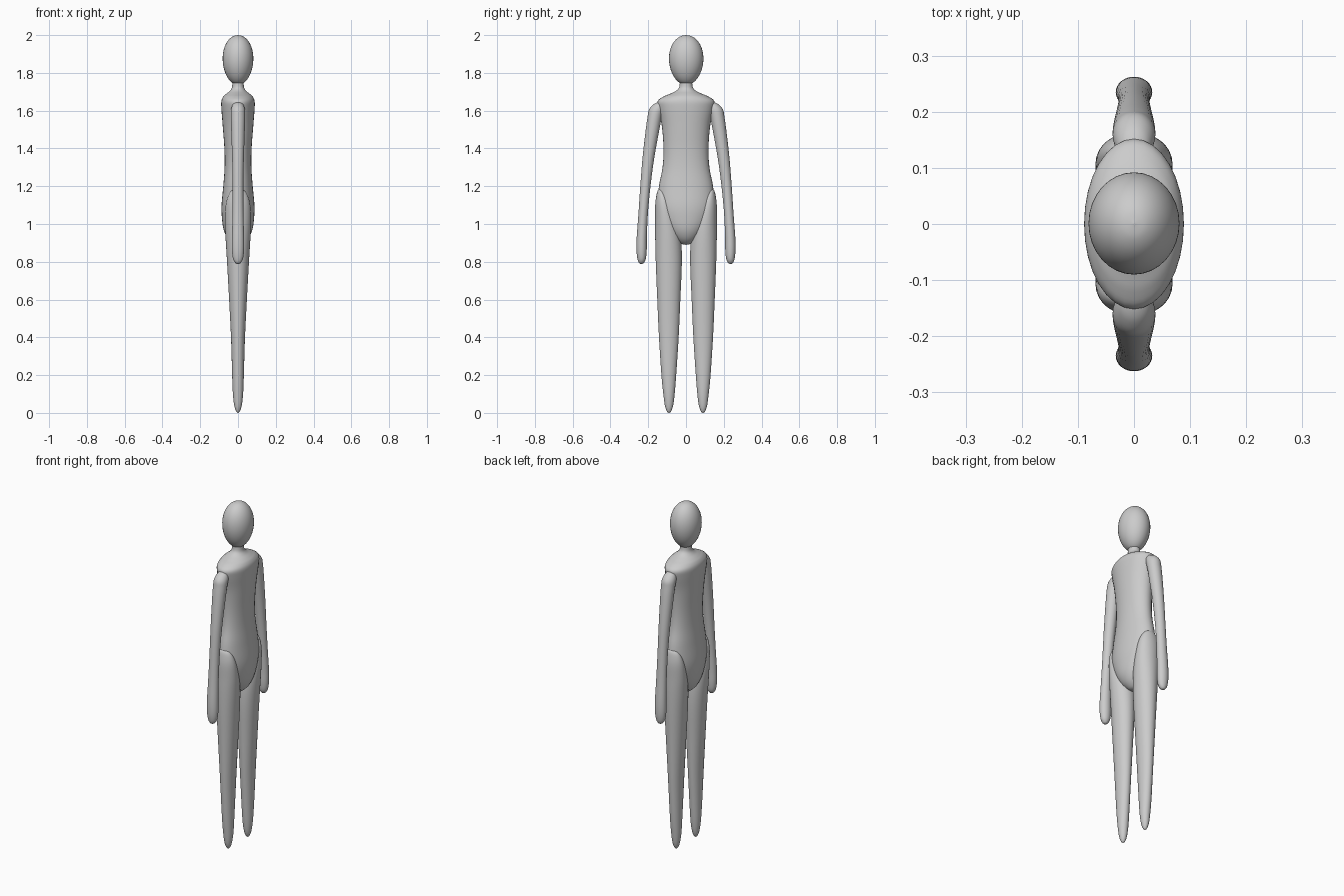
import bpy, bmesh, math
from mathutils import Vector

SIDES = 32


def smooth_rows(rows, steps=5):
    """Catmull-Rom interpolation of section rows (z, y centre, x radius, y radius)."""
    v = [Vector(r) for r in rows]
    v = [v[0]] + v + [v[-1]]
    out = []
    for i in range(1, len(v) - 2):
        a, b, c, d = v[i - 1:i + 3]
        for s in range(steps):
            t = s / steps
            out.append(0.5 * (2 * b + (c - a) * t + (2 * a - 5 * b + 4 * c - d) * t * t
                              + (3 * b - a - 3 * c + d) * t ** 3))
    return out + [v[-1]]


def loft(name, rows, side=1):
    bm = bmesh.new()
    rings = []
    for z, y, rx, ry in smooth_rows(rows):
        rx, ry = max(rx, 0.001), max(ry, 0.001)
        ring = []
        for k in range(SIDES):
            a = 2 * math.pi * k / SIDES
            ring.append(bm.verts.new((rx * math.cos(a), side * (y + ry * math.sin(a)), z)))
        rings.append(ring)
    for lo, hi in zip(rings, rings[1:]):
        for k in range(SIDES):
            n = (k + 1) % SIDES
            bm.faces.new((lo[k], lo[n], hi[n], hi[k]))
    bm.faces.new(rings[0])
    bm.faces.new(rings[-1])
    bmesh.ops.recalc_face_normals(bm, faces=bm.faces)
    for f in bm.faces:
        f.smooth = True
    me = bpy.data.meshes.new(name)
    bm.to_mesh(me)
    bm.free()
    ob = bpy.data.objects.new(name, me)
    bpy.context.collection.objects.link(ob)
    return ob


# Head: egg slightly narrower at the chin
head = []
for i in range(13):
    a = math.pi * i / 12
    w = math.sin(a) * (1 - 0.06 * math.cos(a))
    head.append((1.868 - 0.132 * math.cos(a), 0.001, 0.081 * w, 0.091 * w))
loft("head", head)

# Torso with neck
loft("torso", [
    (0.89, 0, 0.002, 0.002), (0.897, 0, 0.026, 0.03), (0.925, 0, 0.055, 0.065),
    (0.97, 0, 0.076, 0.1), (1.03, 0, 0.085, 0.132), (1.1, 0, 0.087, 0.15),
    (1.2, 0, 0.078, 0.143), (1.3, 0, 0.071, 0.124), (1.4, 0, 0.072, 0.119),
    (1.52, 0, 0.081, 0.128), (1.61, 0, 0.088, 0.147), (1.65, 0, 0.088, 0.15),
    (1.673, 0, 0.079, 0.122), (1.688, 0, 0.064, 0.088), (1.703, 0, 0.045, 0.056),
    (1.72, 0, 0.033, 0.038), (1.745, 0, 0.03, 0.033), (1.78, 0, 0.03, 0.033)])

# Arms and legs
arm = [
    (0.788, 0.236, 0.002, 0.002), (0.794, 0.236, 0.014, 0.013), (0.815, 0.235, 0.026, 0.022),
    (0.86, 0.235, 0.032, 0.027), (0.93, 0.234, 0.032, 0.027), (1.05, 0.227, 0.029, 0.025),
    (1.2, 0.215, 0.028, 0.027), (1.35, 0.199, 0.031, 0.031), (1.5, 0.177, 0.036, 0.036),
    (1.57, 0.165, 0.038, 0.038), (1.605, 0.155, 0.037, 0.041), (1.63, 0.142, 0.029, 0.034),
    (1.643, 0.134, 0.017, 0.02), (1.648, 0.13, 0.002, 0.002)]
leg = [
    (0.0, 0.09, 0.002, 0.002), (0.01, 0.09, 0.011, 0.012), (0.04, 0.09, 0.02, 0.022),
    (0.1, 0.09, 0.027, 0.03), (0.2, 0.091, 0.031, 0.039), (0.4, 0.091, 0.037, 0.052),
    (0.6, 0.091, 0.047, 0.061), (0.8, 0.091, 0.058, 0.069), (0.93, 0.095, 0.066, 0.068),
    (1.02, 0.104, 0.069, 0.059), (1.1, 0.116, 0.065, 0.047), (1.15, 0.125, 0.052, 0.032),
    (1.178, 0.131, 0.032, 0.018), (1.19, 0.133, 0.002, 0.002)]
for label, side in (("left", 1), ("right", -1)):
    loft(label + "_arm", arm, side)
    loft(label + "_leg", leg, side)
